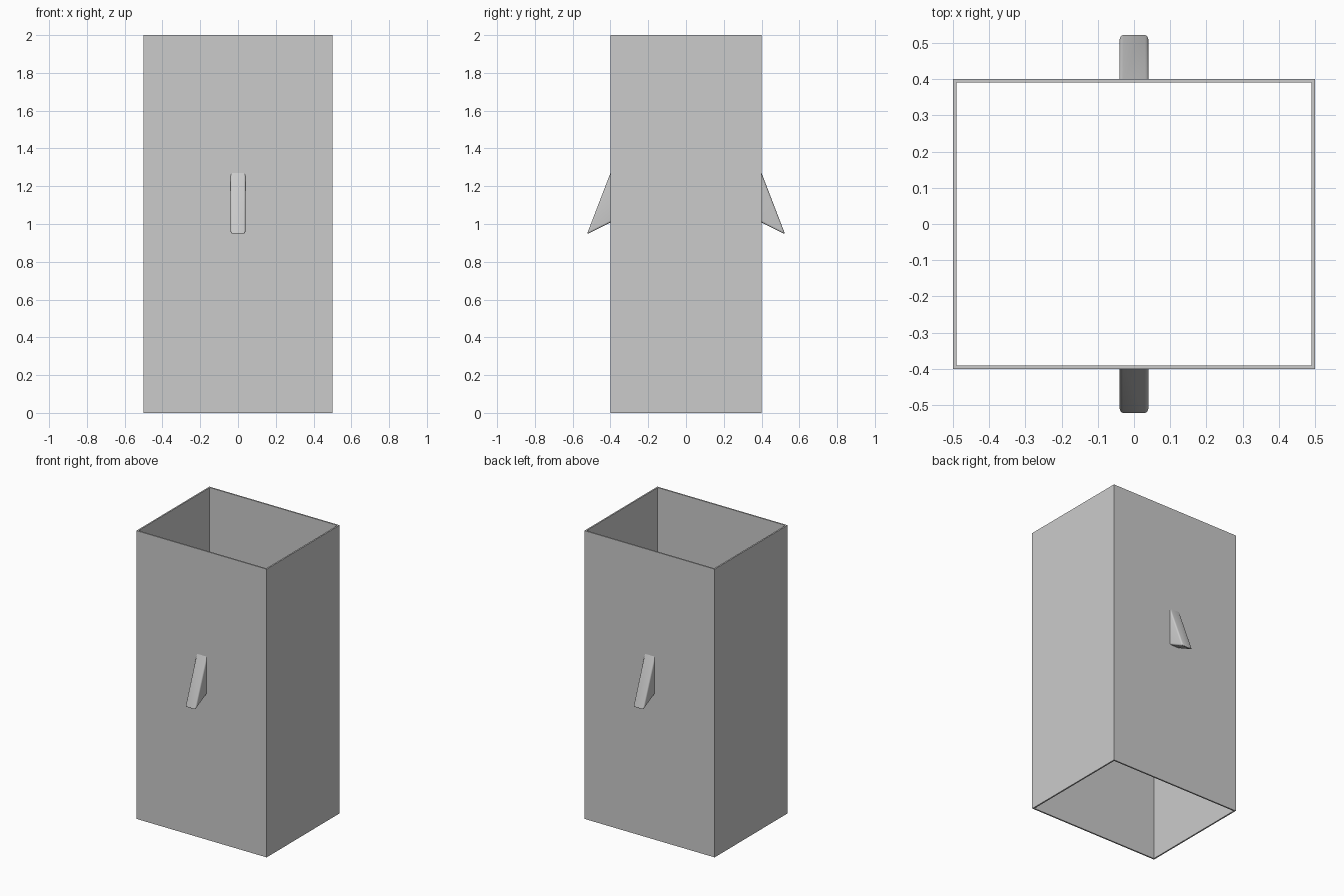
import bpy, bmesh

if "Cube" in bpy.data.objects:
    bpy.data.objects.remove(bpy.data.objects["Cube"])

grey = bpy.data.materials.new("plain grey")
grey.use_nodes = True
colour = (0.6, 0.6, 0.6, 1)
grey.diffuse_color = colour
grey.node_tree.nodes["Principled BSDF"].inputs["Base Color"].default_value = colour


def make_object(name, bm):
    bmesh.ops.recalc_face_normals(bm, faces=bm.faces)
    mesh = bpy.data.meshes.new(name)
    bm.to_mesh(mesh)
    bm.free()
    mesh.materials.append(grey)
    obj = bpy.data.objects.new(name, mesh)
    bpy.context.collection.objects.link(obj)
    return obj


# Rectangular sleeve, open at the top and bottom
WIDTH, DEPTH, HEIGHT, WALL = 1.0, 0.8, 2.0, 0.01


def ring(bm, inset, z):
    x, y = WIDTH / 2 - inset, DEPTH / 2 - inset
    return [bm.verts.new((sx * x, sy * y, z))
            for sx, sy in ((-1, -1), (1, -1), (1, 1), (-1, 1))]


bm = bmesh.new()
loops = [ring(bm, 0, 0), ring(bm, 0, HEIGHT), ring(bm, WALL, HEIGHT), ring(bm, WALL, 0)]
for a, b in zip(loops, loops[1:] + loops[:1]):
    for i in range(4):
        j = (i + 1) % 4
        bm.faces.new((a[i], a[j], b[j], b[i]))
make_object("sleeve", bm)


# Wedge-shaped hooks with rounded edges, rooted inside the wall
def hook(name, side):
    root = DEPTH / 2 - WALL / 2
    profile = [(root, 1.283), (0.525, 0.945), (root, 1.011)]
    bm = bmesh.new()
    face = bm.faces.new([bm.verts.new((-0.04, side * y, z)) for y, z in profile])
    out = bmesh.ops.extrude_face_region(bm, geom=[face])
    bmesh.ops.translate(bm, vec=(0.08, 0, 0),
                        verts=[v for v in out["geom"] if isinstance(v, bmesh.types.BMVert)])
    bmesh.ops.recalc_face_normals(bm, faces=bm.faces)
    outer = [e for e in bm.edges if any(abs(v.co.y) > root + 0.01 for v in e.verts)]
    bmesh.ops.bevel(bm, geom=outer, offset=0.01, segments=4, profile=0.5, affect='EDGES')
    obj = make_object(name, bm)
    bpy.ops.object.select_all(action='DESELECT')
    obj.select_set(True)
    bpy.context.view_layer.objects.active = obj
    bpy.ops.object.shade_smooth_by_angle()


hook("front_hook", -1)
hook("back_hook", 1)
